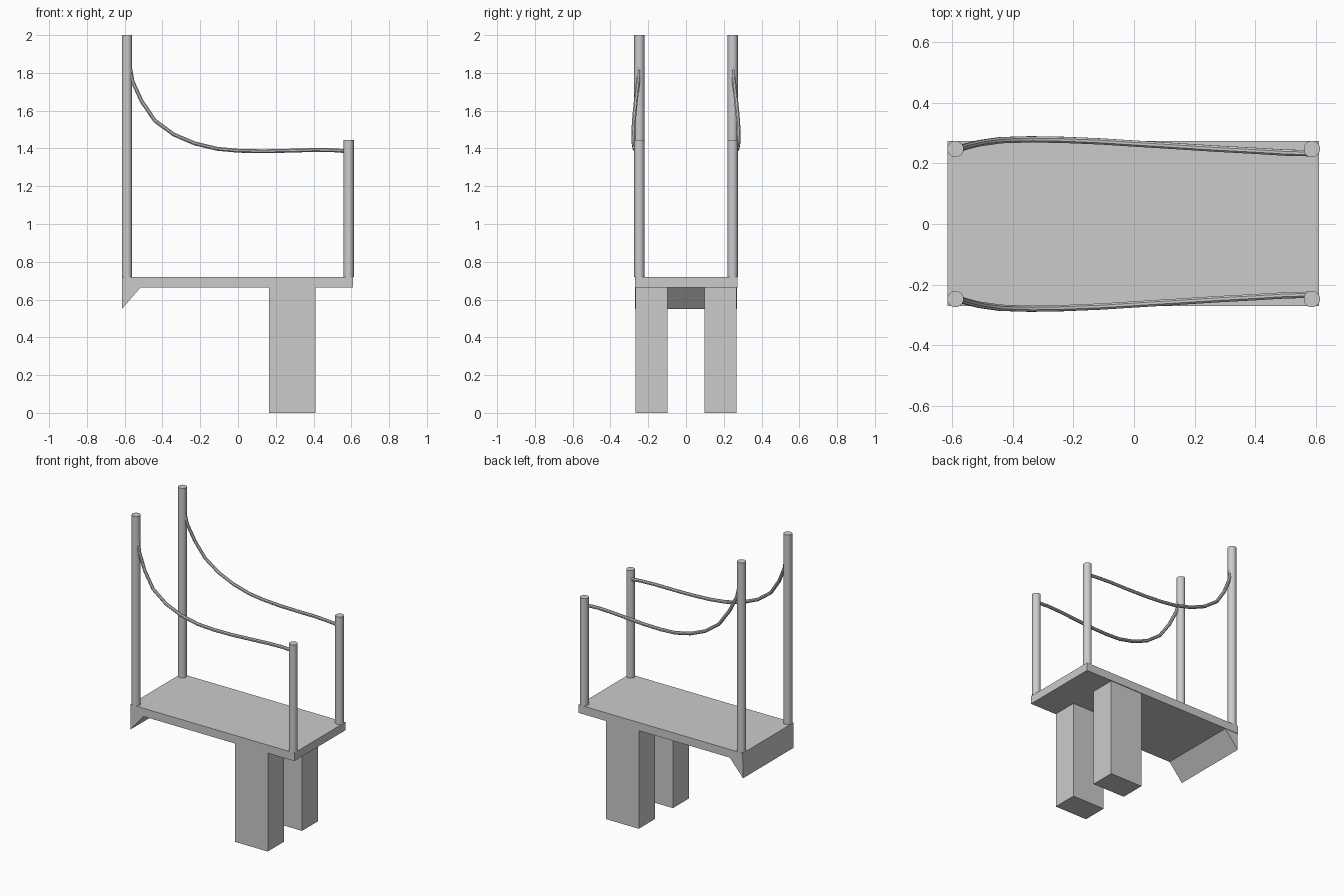
import bpy, bmesh

if "Cube" in bpy.data.objects:
    bpy.data.objects.remove(bpy.data.objects["Cube"])

grey = bpy.data.materials.new("light grey")
grey.diffuse_color = (0.6, 0.6, 0.6, 1)
grey.use_nodes = True
grey.node_tree.nodes["Principled BSDF"].inputs["Base Color"].default_value = grey.diffuse_color


def finish(name, bm):
    bmesh.ops.recalc_face_normals(bm, faces=bm.faces)
    me = bpy.data.meshes.new(name)
    bm.to_mesh(me)
    bm.free()
    me.materials.append(grey)
    ob = bpy.data.objects.new(name, me)
    bpy.context.collection.objects.link(ob)
    return ob


def prism(name, profile, y0, y1):
    """Extrude an x-z outline along y."""
    bm = bmesh.new()
    face = bm.faces.new([bm.verts.new((x, y0, z)) for x, z in profile])
    ext = bmesh.ops.extrude_face_region(bm, geom=[face])
    moved = [v for v in ext["geom"] if isinstance(v, bmesh.types.BMVert)]
    bmesh.ops.translate(bm, verts=moved, vec=(0, y1 - y0, 0))
    return finish(name, bm)


def box(name, x0, x1, y0, y1, z0, z1):
    return prism(name, [(x0, z0), (x1, z0), (x1, z1), (x0, z1)], y0, y1)


def post(name, x, y, z0, z1, r=0.027):
    bm = bmesh.new()
    bmesh.ops.create_cone(bm, cap_ends=True, segments=24, radius1=r, radius2=r,
                          depth=z1 - z0)
    bmesh.ops.translate(bm, verts=bm.verts, vec=(x, y, (z0 + z1) / 2))
    for f in bm.faces:
        f.smooth = len(f.verts) == 4
    for e in bm.edges:
        e.smooth = all(len(f.verts) == 4 for f in e.link_faces)
    return finish(name, bm)


# Deck and the wedge under its left end
box("deck", -0.615, 0.61, -0.27, 0.273, 0.665, 0.72)
prism("end_wedge", [(-0.615, 0.55), (-0.515, 0.665), (-0.615, 0.665)], -0.27, 0.27)

# Rope path as (x, y, z) on the back side
rope_path = [(-0.572, 0.248, 1.83), (-0.558, 0.254, 1.755), (-0.51, 0.266, 1.65),
             (-0.44, 0.276, 1.547), (-0.34, 0.279, 1.474), (-0.23, 0.277, 1.427),
             (-0.11, 0.272, 1.398), (0.0, 0.265, 1.388), (0.13, 0.257, 1.385),
             (0.27, 0.248, 1.388), (0.40, 0.241, 1.392), (0.50, 0.235, 1.391),
             (0.585, 0.233, 1.385)]

for side, s in (("front", -1), ("back", 1)):
    # Support pillar, tall post and short post
    ys = sorted((s * 0.097, s * 0.268))
    box(side + "_pillar", 0.165, 0.41, ys[0], ys[1], 0, 0.665)
    y = s * 0.247
    post(side + "_tall_post", -0.588, y, 0.72, 2.0)
    post(side + "_short_post", 0.586, y, 0.72, 1.445)

    # Sagging rope rail
    cu = bpy.data.curves.new(side + "_rope", "CURVE")
    cu.dimensions = "3D"
    cu.bevel_depth = 0.011
    cu.bevel_resolution = 2
    cu.use_fill_caps = True
    sp = cu.splines.new("POLY")
    sp.points.add(len(rope_path) - 1)
    for p, (px, py, pz) in zip(sp.points, rope_path):
        p.co = (px, s * py, pz, 1)
    cu.materials.append(grey)
    rope = bpy.data.objects.new(side + "_rope", cu)
    bpy.context.collection.objects.link(rope)
    bpy.ops.object.select_all(action="DESELECT")
    rope.select_set(True)
    bpy.context.view_layer.objects.active = rope
    bpy.ops.object.convert(target="MESH")
    bpy.ops.object.shade_smooth_by_angle()
